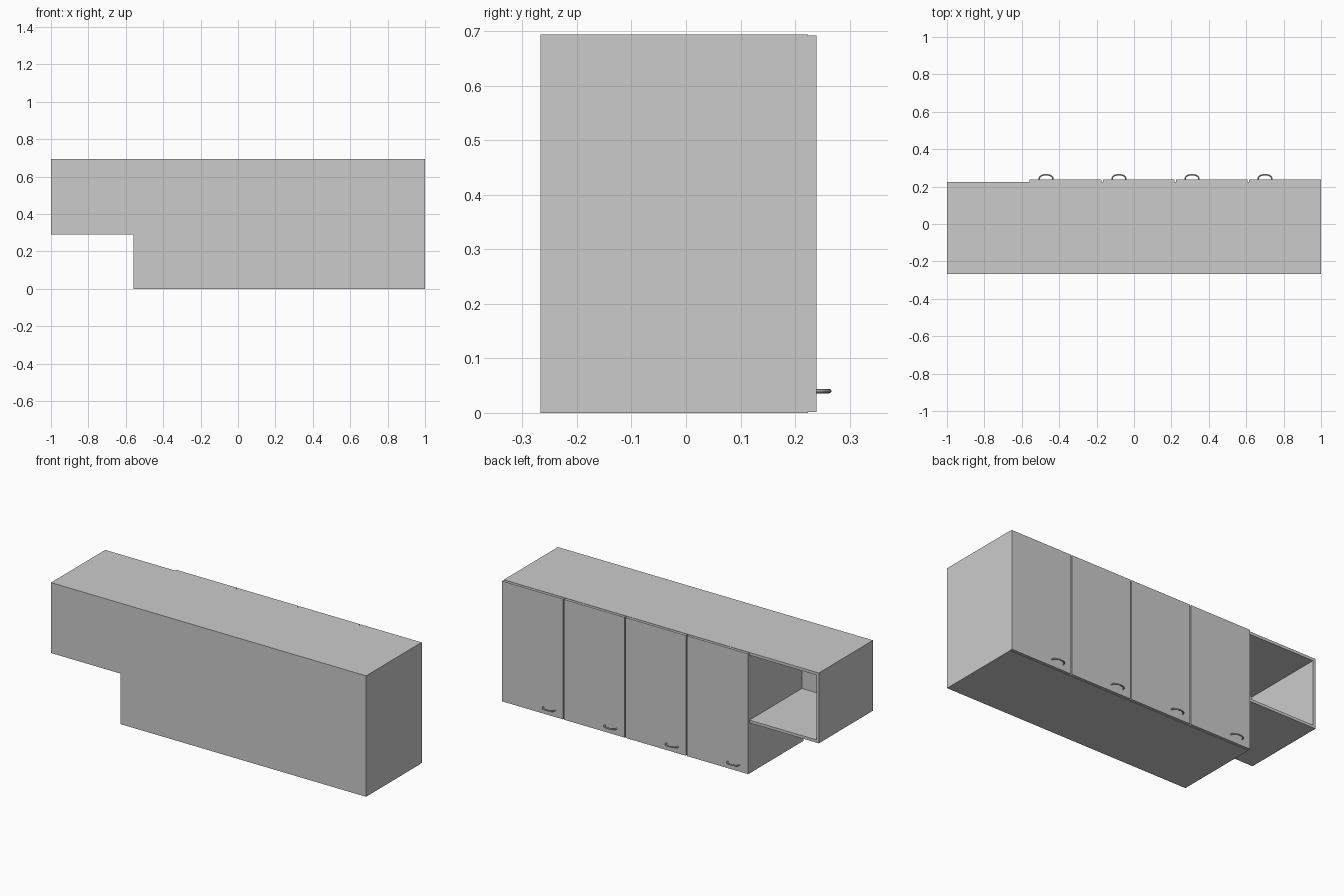
import bpy, math

if "Cube" in bpy.data.objects:
    bpy.data.objects.remove(bpy.data.objects["Cube"])

T = 0.016                       # panel thickness
BACK, FRONT = -0.267, 0.224     # carcass depth range
DOOR_Y = 0.239
H, SHELF = 0.694, 0.29
LEFT, STEP, RIGHT = -1.0, -0.56, 1.0
PITCH = (RIGHT - STEP) / 4


def box(name, x0, x1, y0, y1, z0, z1):
    bpy.ops.mesh.primitive_cube_add(
        size=1, location=((x0 + x1) / 2, (y0 + y1) / 2, (z0 + z1) / 2))
    ob = bpy.context.object
    ob.name = name
    ob.scale = (x1 - x0, y1 - y0, z1 - z0)
    bpy.ops.object.transform_apply(location=False, rotation=False, scale=True)
    return ob


# Carcass panels
inner = BACK + T
box("top_panel", LEFT, RIGHT, BACK, FRONT, H - T, H)
box("bottom_panel", STEP, RIGHT, BACK, FRONT, 0, T)
box("right_side", RIGHT - T, RIGHT, BACK, FRONT, T, H - T)
box("cabinet_back", STEP, RIGHT - T, BACK, inner, T, H - T)

# Open niche on the left
box("niche_side", LEFT, LEFT + T, BACK, FRONT, SHELF, H - T)
box("niche_floor", LEFT + T, STEP, BACK, FRONT, SHELF, SHELF + T)
box("niche_back", LEFT + T, STEP, BACK, inner, SHELF + T, H - T)
box("cabinet_left_side", STEP, STEP + T, inner, FRONT, T, H - T)

# Dividers behind the gaps between doors
for i in range(1, 4):
    x = STEP + i * PITCH
    box(f"divider_{i}", x - T / 2, x + T / 2, inner, FRONT, T, H - T)


def handle(name, x):
    # Arched pull with a round section
    cu = bpy.data.curves.new(name, 'CURVE')
    cu.dimensions = '3D'
    cu.bevel_depth = 0.004
    cu.bevel_resolution = 2
    cu.use_fill_caps = True
    sp = cu.splines.new('POLY')
    n = 17
    sp.points.add(n - 1)
    for k, p in enumerate(sp.points):
        a = math.pi * k / (n - 1)
        c, s = math.cos(a), math.sin(a)
        px = 0.037 * math.copysign(abs(c) ** 0.85, c)
        p.co = (px, 0.025 * max(s, 0) ** 0.85 - 0.001, 0, 1)
    ob = bpy.data.objects.new(name, cu)
    ob.location = (x, DOOR_Y, 0.04)
    bpy.context.collection.objects.link(ob)
    bpy.ops.object.select_all(action='DESELECT')
    ob.select_set(True)
    bpy.context.view_layer.objects.active = ob
    bpy.ops.object.convert(target='MESH')
    bpy.ops.object.shade_smooth_by_angle()


# Doors and handles
GAP = 0.004
for i in range(4):
    x0 = STEP + i * PITCH
    a = x0 + (GAP if i else 0)
    b = x0 + PITCH - (GAP if i < 3 else 0)
    box(f"door_{i + 1}", a, b, FRONT, DOOR_Y, 0.002, H - 0.002)
    handle(f"handle_{i + 1}", x0 + 0.09)
